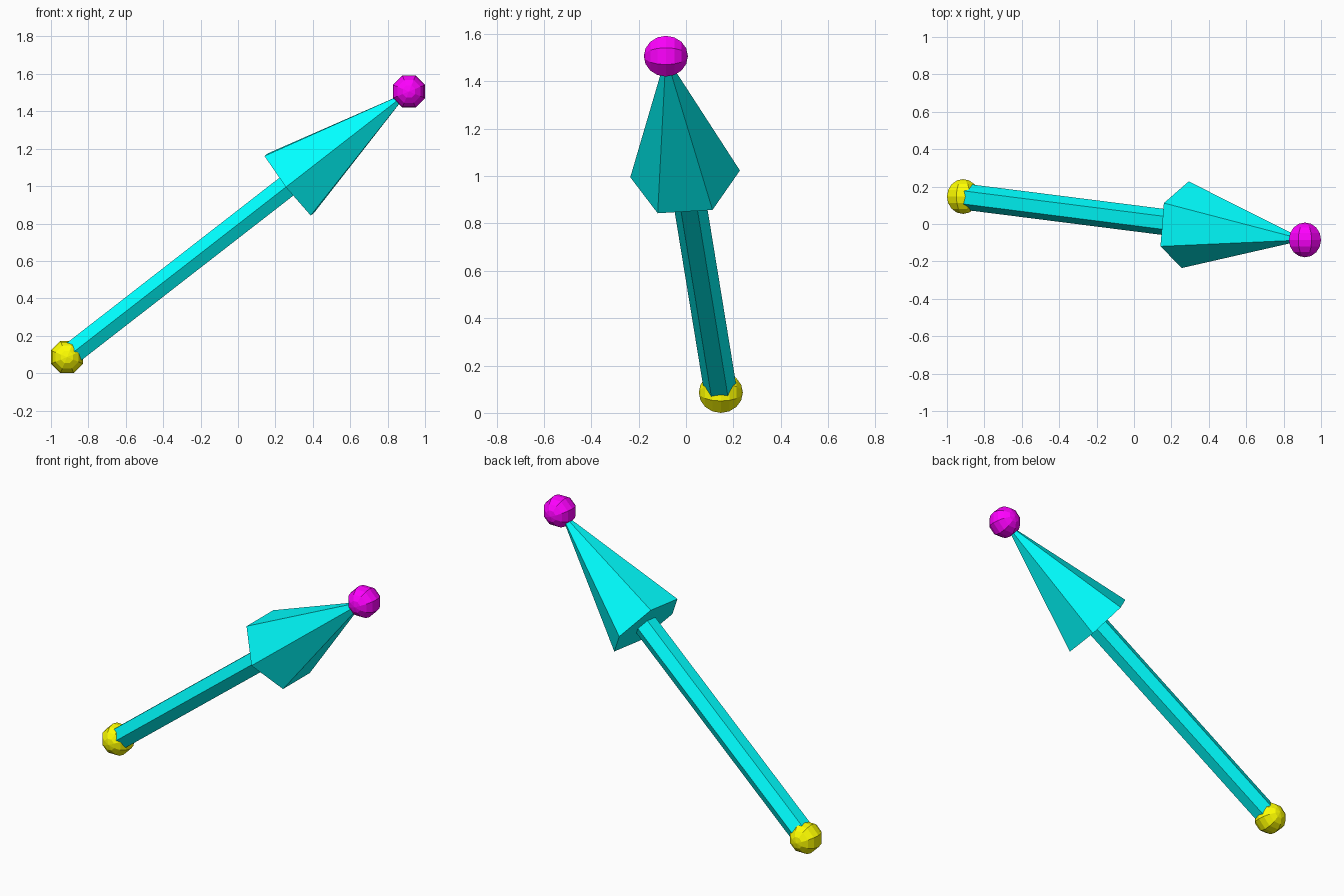
import bpy, bmesh, math
from mathutils import Matrix, Vector

if "Cube" in bpy.data.objects:
    bpy.data.objects.remove(bpy.data.objects["Cube"])

START = Vector((-0.914, 0.147, 0.086))
END = Vector((0.914, -0.085, 1.506))
AXIS = END - START
LENGTH = AXIS.length

# Arrow frame: z along the arrow, y as close to world y as possible
w = AXIS.normalized()
v = (Vector((0, 1, 0)) - w * w.y).normalized()
u = v.cross(w)
FRAME = Matrix((u, v, w)).transposed().to_4x4()


def material(name, color):
    mat = bpy.data.materials.new(name)
    mat.diffuse_color = (*color, 1)
    mat.use_nodes = True
    mat.node_tree.nodes["Principled BSDF"].inputs["Base Color"].default_value = mat.diffuse_color
    return mat


def finish(name, bm, mat):
    mesh = bpy.data.meshes.new(name)
    bm.to_mesh(mesh)
    bm.free()
    mesh.materials.append(mat)
    obj = bpy.data.objects.new(name, mesh)
    bpy.context.collection.objects.link(obj)


def hex_part(name, t0, t1, r0, r1, mat):
    """Six-sided cone or prism between two fractions of the arrow length."""
    bm = bmesh.new()
    place = Matrix.Translation(START + AXIS * (t0 + t1) / 2) @ FRAME
    spin = Matrix.Rotation(math.radians(90), 4, 'Z')  # a corner points along y
    # Build with a corner on x, then turn that corner to y
    bmesh.ops.create_cone(bm, cap_ends=True, segments=6, radius1=r0, radius2=r1,
                          depth=LENGTH * (t1 - t0))
    corner = max(bm.verts, key=lambda p: p.co.xy.length).co
    spin = Matrix.Rotation(math.pi / 2 - math.atan2(corner.y, corner.x), 4, 'Z')
    bmesh.ops.remove_doubles(bm, verts=bm.verts, dist=1e-5)
    bm.transform(place @ spin)
    finish(name, bm, mat)


def ball(name, centre, mat):
    """Low-poly sphere with its poles on the y axis."""
    bm = bmesh.new()
    bmesh.ops.create_uvsphere(bm, u_segments=8, v_segments=8, radius=LENGTH * 0.04)
    bm.transform(Matrix.Translation(centre)
                 @ Matrix.Rotation(math.pi / 2, 4, 'X')
                 @ Matrix.Rotation(math.pi / 8, 4, 'Z'))
    finish(name, bm, mat)


cyan = material("cyan", (0, 1, 1))
yellow = material("yellow", (1, 1, 0))
magenta = material("magenta", (1, 0, 1))

# Arrow shaft and head
hex_part("shaft", 0, 0.65, LENGTH * 0.03, LENGTH * 0.03, cyan)
hex_part("arrow_head", 0.65, 1, LENGTH * 0.1, 0, cyan)

# End balls
ball("start_ball", START, yellow)
ball("end_ball", END, magenta)
